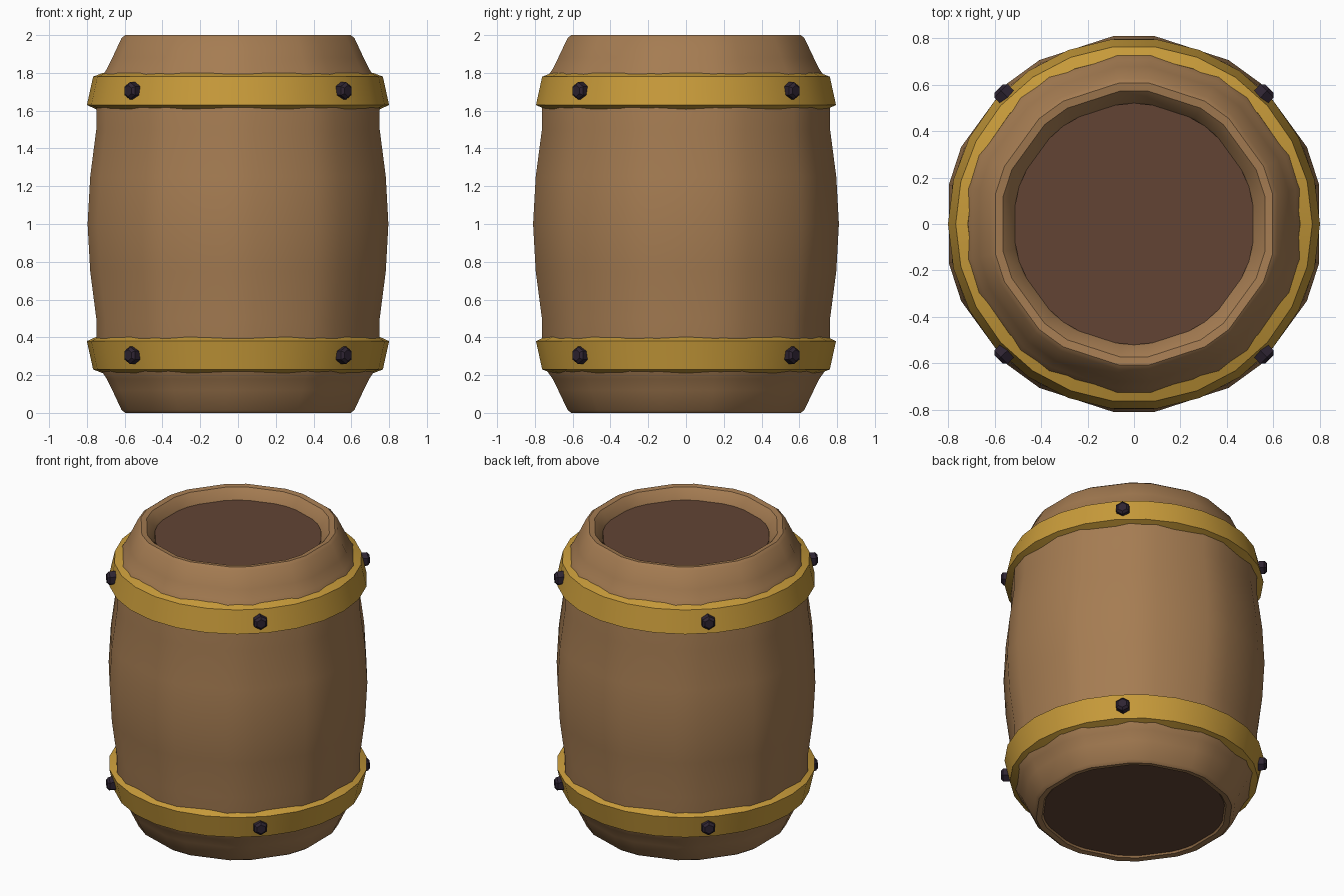
import bpy, bmesh, math
from mathutils import Matrix, Vector

if "Cube" in bpy.data.objects:
    bpy.data.objects.remove(bpy.data.objects["Cube"])


def material(name, srgb):
    m = bpy.data.materials.new(name)
    m.diffuse_color = [(c / 255 / 12.92) if c < 11 else ((c / 255 + 0.055) / 1.055) ** 2.4
                       for c in srgb] + [1]
    m.use_nodes = True
    m.node_tree.nodes["Principled BSDF"].inputs["Base Color"].default_value = m.diffuse_color
    return m


WOOD = material("oak wood", (165, 124, 82))
DARK = material("dark wood", (98, 68, 52))
BRASS = material("brass", (200, 155, 58))
IRON = material("dark iron", (46, 36, 50))


def finish(bm, name, mat, angle=35):
    bmesh.ops.recalc_face_normals(bm, faces=bm.faces)
    me = bpy.data.meshes.new(name)
    bm.to_mesh(me)
    bm.free()
    ob = bpy.data.objects.new(name, me)
    bpy.context.collection.objects.link(ob)
    me.materials.append(mat)
    bpy.ops.object.select_all(action='DESELECT')
    ob.select_set(True)
    bpy.context.view_layer.objects.active = ob
    bpy.ops.object.shade_smooth_by_angle(angle=math.radians(angle))
    return ob


def lathe(name, profile, angles, mat):
    """Closed (radius, z) profile swept through the given angles."""
    bm = bmesh.new()
    rings = [[bm.verts.new((r * math.cos(a), r * math.sin(a), z)) for a in angles]
             for r, z in profile]
    n = len(angles)
    for i, ring in enumerate(rings):
        up = rings[(i + 1) % len(rings)]
        for j in range(n):
            k = (j + 1) % n
            bm.faces.new((ring[j], ring[k], up[k], up[j]))
    return finish(bm, name, mat)


# Ten staves, each corner softened into a pair of vertices
stave_angles = [math.radians(36 * k + d) for k in range(10) for d in (-12, 12)]
half = [(0.814, 1.0), (0.80, 1.25), (0.767, 1.5), (0.767, 1.65), (0.745, 1.77),
        (0.71, 1.82), (0.68, 1.88), (0.63, 1.985), (0.61, 2.0),
        (0.575, 1.995), (0.525, 1.94), (0.515, 1.90)]
lower = [(r, 2 - z) for r, z in half[1:]]
lathe("barrel_body", half + lower[::-1], stave_angles, WOOD)


# Round end boards set into both rims
def disk(name, z, r):
    bm = bmesh.new()
    bmesh.ops.create_cone(bm, cap_ends=True, segments=30, radius1=r, radius2=r, depth=0.03,
                          matrix=Matrix.Translation((0, 0, z)))
    finish(bm, name, DARK)


disk("lid_board", 1.915, 0.52)
disk("base_board", 0.03, 0.565)

# Metal hoops, wider toward the middle of the barrel
hoop_angles = [2 * math.pi * k / 26 for k in range(26)]
hoop = [(0.745, 1.605), (0.80, 1.63), (0.767, 1.78), (0.715, 1.80), (0.70, 1.70)]
lathe("upper_hoop", hoop, hoop_angles, BRASS)
lathe("lower_hoop", [(r, 2.01 - z) for r, z in hoop], hoop_angles, BRASS)

# Four hexagonal bolts on each hoop
for z, level in ((1.705, "upper"), (0.305, "lower")):
    for q in range(4):
        a = math.radians(45 + 90 * q)
        out = Vector((math.cos(a), math.sin(a), 0))
        bm = bmesh.new()
        bmesh.ops.create_cone(bm, cap_ends=True, segments=6, radius1=0.046, radius2=0.046,
                              depth=0.065)
        rim = [e for e in bm.edges if all(v.co.z > 0 for v in e.verts)]
        bmesh.ops.bevel(bm, geom=rim, offset=0.014, segments=1, affect='EDGES')
        rot = out.to_track_quat('Z', 'Y').to_matrix().to_4x4()
        bm.transform(Matrix.Translation(out * 0.791 + Vector((0, 0, z))) @ rot)
        finish(bm, f"{level}_bolt_{q + 1}", IRON, 20)
